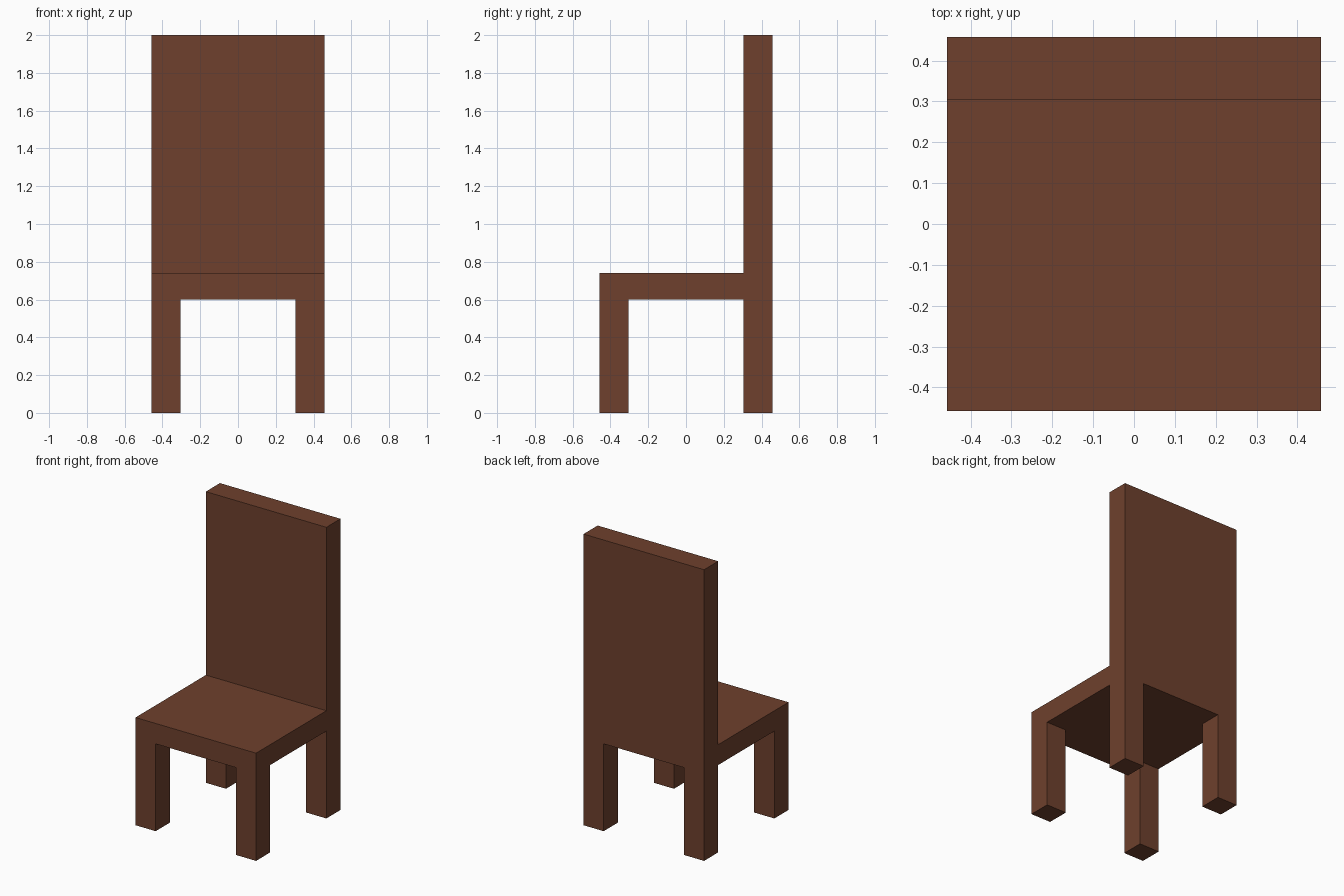
import bpy
import bmesh
import math

if "Cube" in bpy.data.objects:
    bpy.data.objects.remove(bpy.data.objects["Cube"])

HALF, INNER = 0.458, 0.305          # outer half width, inside edge of legs and back
SEAT_LOW, SEAT_TOP, BACK_TOP = 0.60, 0.74, 2.0

bm = bmesh.new()


def extrude_to(faces, z, keep=False):
    """Extrude faces vertically to height z and return the moved faces."""
    result = bmesh.ops.extrude_face_region(bm, geom=faces, use_keep_orig=keep)["geom"]
    for v in result:
        if isinstance(v, bmesh.types.BMVert):
            v.co.z = z
    if not keep:
        old = [f for f in faces if f.is_valid]
        if old:
            bmesh.ops.delete(bm, geom=old, context='FACES')
    return [f for f in result if isinstance(f, bmesh.types.BMFace)]


# Seat underside: 3 x 3 cells, the corners being the leg footprints
steps = (-HALF, -INNER, INNER, HALF)
grid = [[bm.verts.new((x, y, SEAT_LOW)) for x in steps] for y in steps]
underside = [bm.faces.new((grid[j][i], grid[j][i + 1], grid[j + 1][i + 1], grid[j + 1][i]))
             for j in range(3) for i in range(3)]

# Seat slab
seat_top = extrude_to(underside, SEAT_TOP, keep=True)

# Backrest from the rear row of cells
extrude_to([f for f in seat_top if f.calc_center_median().y > INNER], BACK_TOP)

# Four legs from the corner cells
corners = [f for f in underside
           if min(abs(f.calc_center_median().x), abs(f.calc_center_median().y)) > INNER]
for corner in corners:
    extrude_to([corner], 0.0)

# Merge coplanar cells into clean flat faces
bmesh.ops.recalc_face_normals(bm, faces=bm.faces[:])
bmesh.ops.dissolve_limit(bm, angle_limit=math.radians(1),
                         verts=bm.verts[:], edges=bm.edges[:])

mesh = bpy.data.meshes.new("chair_frame")
bm.to_mesh(mesh)
bm.free()

wood = bpy.data.materials.new("brown_wood")
wood.diffuse_color = (0.156, 0.0513, 0.0262, 1.0)
wood.use_nodes = True
wood.node_tree.nodes["Principled BSDF"].inputs["Base Color"].default_value = wood.diffuse_color
mesh.materials.append(wood)
bpy.context.collection.objects.link(bpy.data.objects.new("chair_frame", mesh))
